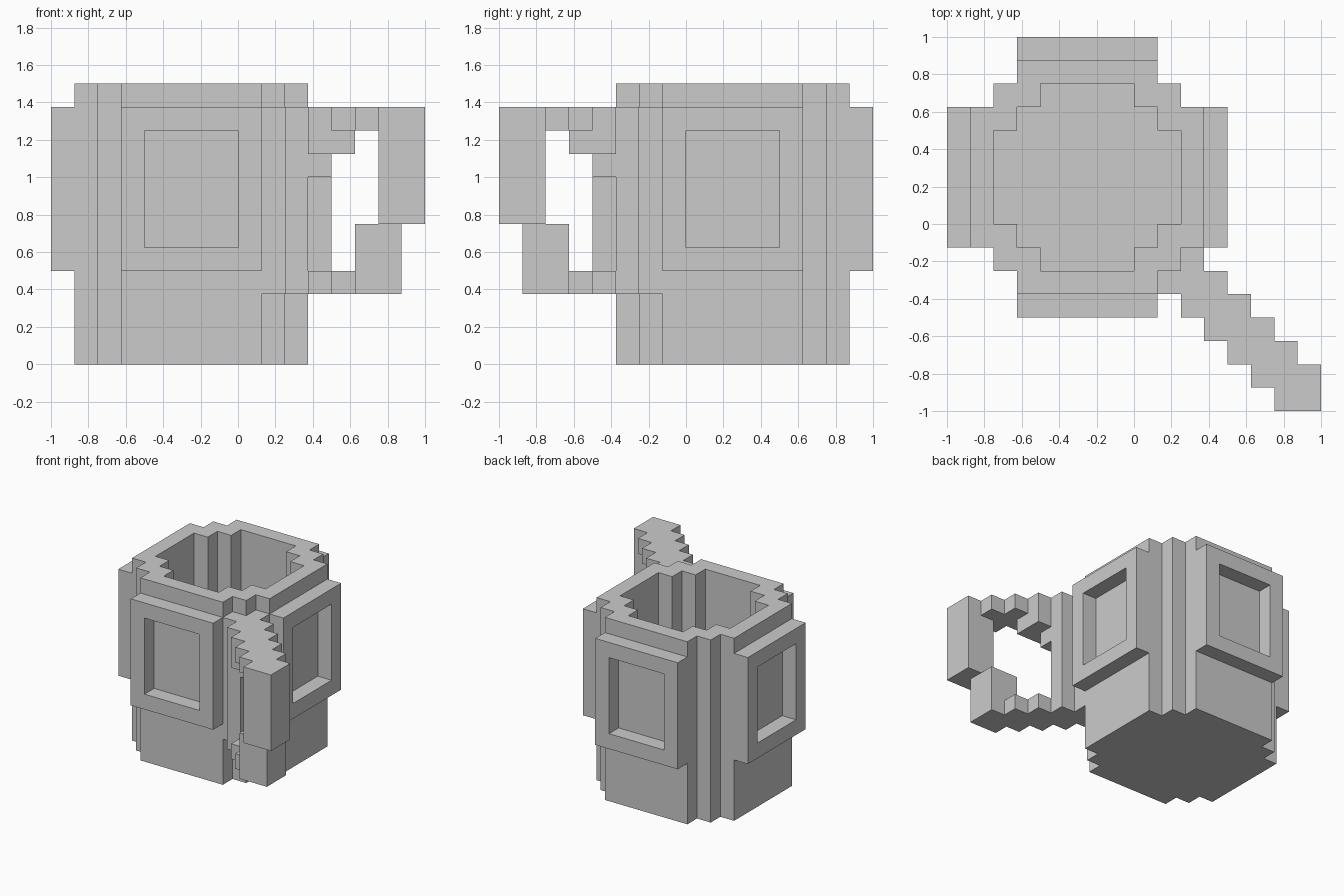
import bpy

if "Cube" in bpy.data.objects:
    bpy.data.objects.remove(bpy.data.objects["Cube"])

U = 0.125  # size of one cube of the blocky grid


def make_object(name, verts, faces):
    mesh = bpy.data.meshes.new(name)
    mesh.from_pydata(verts, [], faces)
    mesh.update()
    obj = bpy.data.objects.new(name, mesh)
    bpy.context.collection.objects.link(obj)
    return obj


def block(x0, x1, y0, y1, z0, z1):
    """Set of grid cells filling a box given in cube units."""
    return {(x, y, z) for x in range(x0, x1) for y in range(y0, y1) for z in range(z0, z1)}


def skin(name, cells):
    """Mesh only the exposed cube sides of a set of cells."""
    index, faces = {}, []
    for cell in sorted(cells):
        for axis in range(3):
            for side in (0, 1):
                near = list(cell)
                near[axis] += 2 * side - 1
                if tuple(near) in cells:
                    continue
                b, c = (axis + 1) % 3, (axis + 2) % 3
                face = []
                for db, dc in ((0, 0), (1, 0), (1, 1), (0, 1)):
                    p = list(cell)
                    p[axis] += side
                    p[b] += db
                    p[c] += dc
                    face.append(index.setdefault(tuple(p), len(index)))
                faces.append(face if side else face[::-1])
    return make_object(name, [tuple(v * U for v in p) for p in index], faces)


def stepped_ring(r, z):
    """Stepped round outline, r cubes in radius, around the cup axis."""
    q = [(r, r - 2), (r - 1, r - 2), (r - 1, r - 1), (r - 2, r - 1), (r - 2, r)]
    ring = []
    for _ in range(4):
        ring += q
        q = [(-y, x) for x, y in q]
    return [((x - 2) * U, (y + 2) * U, z) for x, y in ring]


# Hollow cup: outer wall, rim, inner wall, floor
rings = [stepped_ring(5, 0), stepped_ring(5, 1.5), stepped_ring(4, 1.5), stepped_ring(4, U)]
n = len(rings[0])
sides = [(k * n + i, k * n + (i + 1) % n, (k + 1) * n + (i + 1) % n, (k + 1) * n + i)
         for k in range(3) for i in range(n)]
caps = [tuple(reversed(range(n))), tuple(range(3 * n, 4 * n))]
make_object("cup_body", [v for r in rings for v in r], sides + caps)

# Diagonal handle: stepped 2x2 columns, each with its (bottom, top) spans
spans = [[(3, 11)], [(3, 11)], [(3, 4), (9, 11)],
         [(3, 4), (10, 11)], [(3, 6), (10, 11)], [(6, 11)]]
handle = set()
for k, column in enumerate(spans):
    for z0, z1 in column:
        handle |= block(1 + k, 3 + k, -3 - k, -1 - k, z0, z1)
# Notch on the inner corner of the grip opening
handle -= block(3, 4, -4, -3, 4, 8)
skin("handle", handle)

# Plain raised borders, one on each flat side
for name, y in (("front_border", -4), ("back_border", 7)):
    skin(name, block(-5, 1, y, y + 1, 4, 11) - block(-4, 0, y, y + 1, 5, 10))
for name, x in (("left_border", -8), ("right_border", 3)):
    skin(name, block(x, x + 1, -1, 5, 4, 11) - block(x, x + 1, 0, 4, 5, 10))
